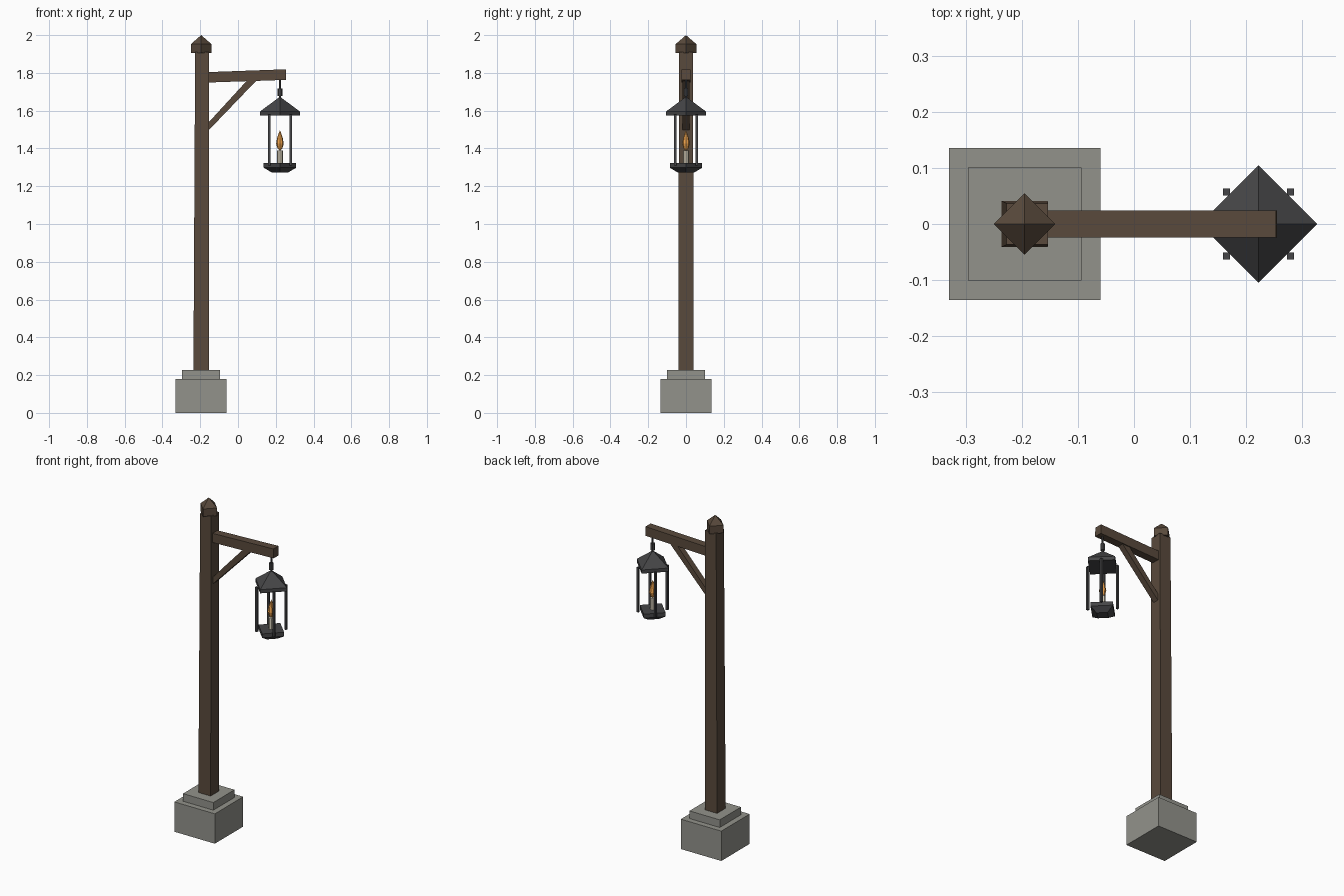
import bpy, bmesh, math
from mathutils import Vector

if "Cube" in bpy.data.objects:
    bpy.data.objects.remove(bpy.data.objects["Cube"])


def material(name, r, g, b):
    m = bpy.data.materials.new(name)
    m.diffuse_color = (r, g, b, 1)
    m.use_nodes = True
    m.node_tree.nodes["Principled BSDF"].inputs["Base Color"].default_value = m.diffuse_color
    return m


WOOD = material("wood", 0.10, 0.068, 0.045)
STONE = material("stone", 0.29, 0.29, 0.26)
IRON = material("iron", 0.06, 0.06, 0.063)
WAX = material("wax", 0.72, 0.66, 0.52)
FIRE = material("fire", 0.85, 0.36, 0.07)


def lathe(name, x, y, profile, sides, mat, turn=0.0):
    """Stack of regular rings (radius, z); radius 0 makes a point."""
    bm = bmesh.new()
    rings = []
    for r, z in profile:
        n = sides if r > 0 else 1
        rings.append([bm.verts.new((x + r * math.cos(turn + math.tau * i / sides),
                                    y + r * math.sin(turn + math.tau * i / sides), z))
                      for i in range(n)])
    for a, b in zip(rings, rings[1:]):
        for i in range(sides):
            j = (i + 1) % sides
            quad = [a[i % len(a)], a[j % len(a)], b[j % len(b)], b[i % len(b)]]
            bm.faces.new(list(dict.fromkeys(quad)))
    for ring in (rings[0], rings[-1]):
        if len(ring) > 2:
            bm.faces.new(ring)
    return finish(name, bm, mat)


def extrude_xz(name, outline, half, mat):
    """Front-view outline given thickness along y."""
    bm = bmesh.new()
    face = bm.faces.new([bm.verts.new((x, -half, z)) for x, z in outline])
    new = bmesh.ops.extrude_face_region(bm, geom=[face])["geom"]
    bmesh.ops.translate(bm, vec=Vector((0, 2 * half, 0)),
                        verts=[v for v in new if isinstance(v, bmesh.types.BMVert)])
    return finish(name, bm, mat)


def finish(name, bm, mat):
    bmesh.ops.recalc_face_normals(bm, faces=bm.faces)
    mesh = bpy.data.meshes.new(name)
    bm.to_mesh(mesh)
    bm.free()
    mesh.materials.append(mat)
    obj = bpy.data.objects.new(name, mesh)
    bpy.context.collection.objects.link(obj)
    return obj


def block(name, x, y, half, z0, z1, mat):
    r = half * math.sqrt(2)
    return lathe(name, x, y, [(r, z0), (r, z1)], 4, mat, math.pi / 4)


PX, LX = -0.195, 0.222   # post and lantern centres

# Stone footing
block("base_block", PX, 0, 0.135, 0, 0.18, STONE)
block("base_step", PX, 0, 0.101, 0.18, 0.226, STONE)

# Tapered post, leaning very slightly
post = block("post", PX, 0, 0.041, 0.22, 1.91, WOOD)
for v in post.data.vertices:
    if v.co.z > 1:
        v.co.x = PX + 0.005 + (v.co.x - PX) * 0.9
        v.co.y *= 0.9

# Pointed cap, turned 45 degrees to the post
lathe("post_cap", PX, 0, [(0.055, 1.905), (0.055, 1.952), (0, 2.0)], 4, WOOD)

# Arm and diagonal brace
extrude_xz("arm", [(-0.19, 1.748), (0.255, 1.763), (0.253, 1.819), (-0.19, 1.803)],
           0.024, WOOD)
extrude_xz("brace", [(-0.17, 1.481), (0.10, 1.762), (0.05, 1.762), (-0.17, 1.522)],
           0.018, WOOD)

# Hanger
lathe("hanger_rod", LX, 0, [(0.006, 1.655), (0.006, 1.77)], 6, IRON)
lathe("hanger_collar", LX, 0, [(0.013, 1.678), (0.013, 1.718)], 6, IRON)

# Lantern roof and floor
lathe("lantern_roof", LX, 0,
      [(0.105, 1.574), (0.105, 1.596), (0, 1.674)], 4, IRON)
lathe("lantern_floor", LX, 0,
      [(0.042, 1.272), (0.086, 1.298), (0.086, 1.322)], 4, IRON)

# Corner bars
for sx in (-1, 1):
    for sy in (-1, 1):
        block("lantern_bar", LX + sx * 0.057, sy * 0.057, 0.006, 1.31, 1.58, IRON)

# Candle and flame
lathe("candle", LX, 0, [(0.015, 1.32), (0.015, 1.39)], 8, WAX)
lathe("flame", LX, 0, [(0, 1.388), (0.013, 1.40), (0.02, 1.425), (0.015, 1.455),
                       (0.006, 1.482), (0, 1.496)], 8, FIRE)
